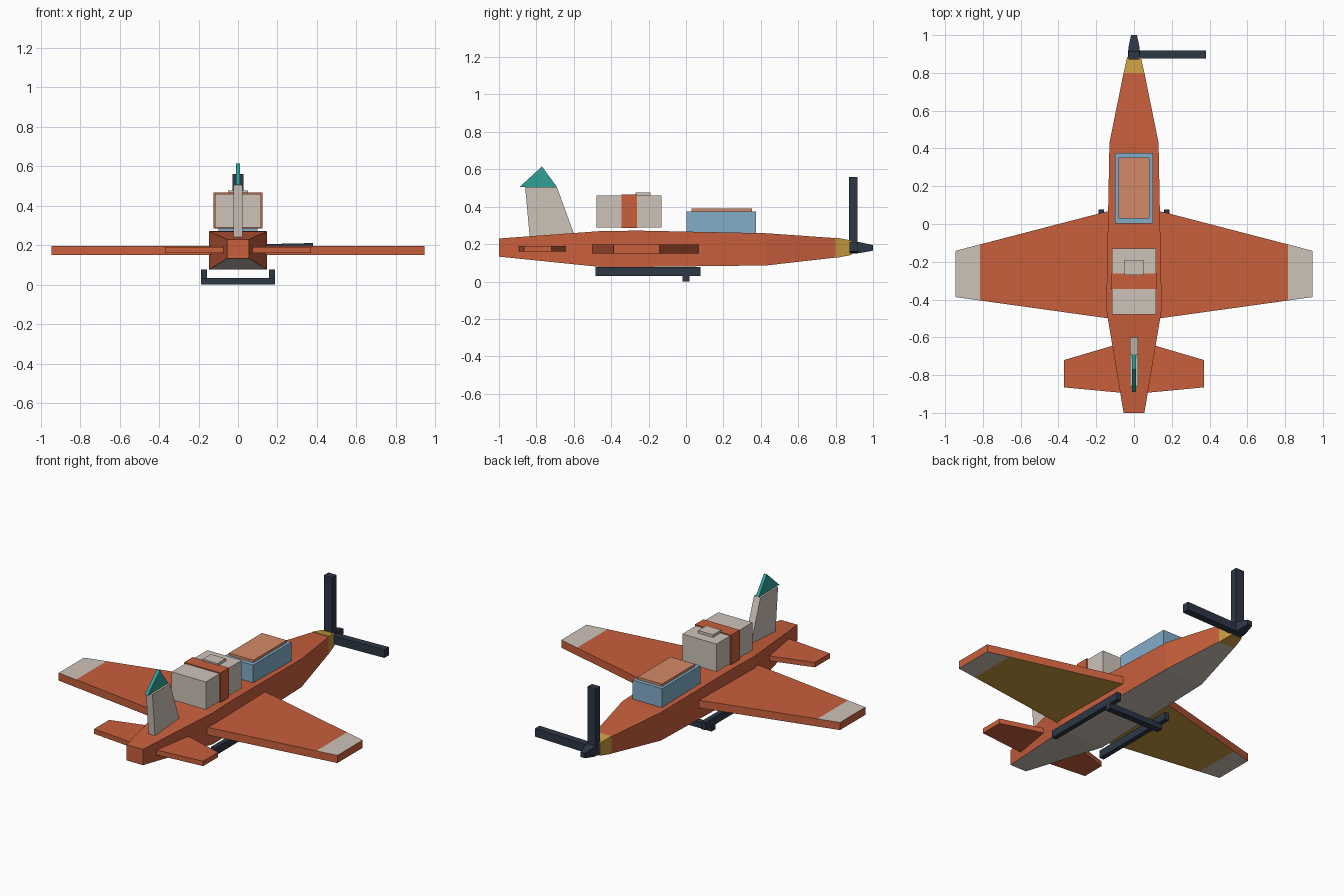
import bpy, bmesh

if "Cube" in bpy.data.objects:
    bpy.data.objects.remove(bpy.data.objects["Cube"])


def material(name, rgb):
    m = bpy.data.materials.new(name)
    lin = [((c / 255 + 0.055) / 1.055) ** 2.4 for c in rgb]
    m.diffuse_color = (*lin, 1)
    m.use_nodes = True
    m.node_tree.nodes["Principled BSDF"].inputs["Base Color"].default_value = m.diffuse_color
    return m


ORANGE = material("orange", (200, 95, 60))
CREAM = material("cream", (205, 195, 185))
GOLD = material("gold", (200, 155, 65))
BLUE = material("glass_blue", (130, 174, 202))
TEAL = material("teal", (48, 160, 152))
DARK = material("dark_navy", (45, 55, 70))
COPPER = material("copper", (212, 138, 104))


def loft(name, rings, mats, rule=None):
    """Skin closed rings of equal point count and cap both ends."""
    bm = bmesh.new()
    vr = [[bm.verts.new(p) for p in r] for r in rings]
    n = len(vr[0])
    for a, b in zip(vr, vr[1:]):
        for i in range(n):
            j = (i + 1) % n
            bm.faces.new((a[i], a[j], b[j], b[i]))
    bm.faces.new(vr[0][::-1])
    bm.faces.new(vr[-1])
    bmesh.ops.recalc_face_normals(bm, faces=bm.faces)
    if rule:
        for f in bm.faces:
            f.material_index = rule(f)
    me = bpy.data.meshes.new(name)
    bm.to_mesh(me)
    bm.free()
    for m in mats:
        me.materials.append(m)
    ob = bpy.data.objects.new(name, me)
    bpy.context.collection.objects.link(ob)
    return ob


def body(name, stations, mats, rule=None):
    """Rectangular sections along y: (y, half width, z low, z high)."""
    rings = [[(-w, y, lo), (w, y, lo), (w, y, hi), (-w, y, hi)]
             for y, w, lo, hi in stations]
    return loft(name, rings, mats, rule)


def box(name, x0, x1, y0, y1, z0, z1, mat):
    rings = [[(x0, y0, z), (x1, y0, z), (x1, y1, z), (x0, y1, z)] for z in (z0, z1)]
    return loft(name, rings, [mat])


def panel(name, sections, z0, z1, mats, rule=None):
    """Flat wing from chord sections: (x, y rear, y front)."""
    rings = [[(x, a, z0), (x, b, z0), (x, b, z1), (x, a, z1)] for x, a, b in sections]
    return loft(name, rings, mats, rule)


def upright(name, profile, w, mat):
    """Side profile of (y, z) points extruded across x."""
    return loft(name, [[(x, y, z) for y, z in profile] for x in (-w, w)], [mat])


# Fuselage with cream belly
body("fuselage", [(-1, 0.055, 0.133, 0.23), (-0.45, 0.147, 0.077, 0.27),
                  (-0.25, 0.143, 0.078, 0.272), (0.43, 0.13, 0.086, 0.258),
                  (0.8, 0.055, 0.128, 0.232)],
     [ORANGE, CREAM], lambda f: 1 if f.normal.z < -0.5 else 0)

# Nose ring and spinner
body("nose_ring", [(0.8, 0.055, 0.126, 0.235), (0.885, 0.036, 0.142, 0.219)], [GOLD])
body("spinner", [(0.872, 0.033, 0.147, 0.217), (0.93, 0.03, 0.152, 0.21),
                 (1.0, 0.016, 0.165, 0.195)], [DARK])

# Two propeller blades
box("propeller_blade_up", -0.028, 0.028, 0.872, 0.916, 0.19, 0.56, DARK)
loft("propeller_blade_side",
     [[(x, 0.875, z - 0.05), (x, 0.919, z - 0.05), (x, 0.919, z), (x, 0.875, z)]
      for x, z in ((0.02, 0.203), (0.38, 0.211))], [DARK])


# Wings: cream tips, gold underside
def wing_rule(f):
    if abs(f.normal.z) < 0.5:
        return 0
    if abs(f.calc_center_median().x) > 0.81:
        return 1
    return 2 if f.normal.z < 0 else 0


for side, s in (("right", 1), ("left", -1)):
    panel(side + "_wing", [(s * 0.06, -0.51, 0.088), (s * 0.815, -0.405, -0.108),
                           (s * 0.945, -0.387, -0.142)],
          0.15, 0.197, [ORANGE, CREAM, GOLD], wing_rule)
    panel(side + "_tailplane", [(s * 0.03, -0.897, -0.62), (s * 0.37, -0.865, -0.72)],
          0.16, 0.19, [ORANGE])
    # Landing skids
    x = sorted((s * 0.158, s * 0.187))
    box(side + "_skid", x[0], x[1], -0.485, 0.078, 0.03, 0.077, DARK)
box("skid_crossbar", -0.187, 0.187, -0.02, 0.02, 0, 0.034, DARK)

# Tail fin with tip
upright("tail_fin", [(-0.835, 0.23), (-0.86, 0.505), (-0.69, 0.505), (-0.59, 0.23)], 0.022, CREAM)
upright("fin_tip", [(-0.89, 0.505), (-0.77, 0.615), (-0.69, 0.505)], 0.01, TEAL)

# Cockpit and roof
box("cockpit_glass", -0.1, 0.1, 0.003, 0.375, 0.24, 0.375, BLUE)
box("cockpit_roof", -0.083, 0.083, 0.03, 0.352, 0.375, 0.39, COPPER)

# Cargo case with strap and handle
box("cargo_case", -0.116, 0.116, -0.478, -0.13, 0.29, 0.46, CREAM)
box("cargo_strap", -0.123, 0.123, -0.345, -0.262, 0.285, 0.466, ORANGE)
box("case_handle", -0.05, 0.05, -0.27, -0.19, 0.46, 0.476, CREAM)
